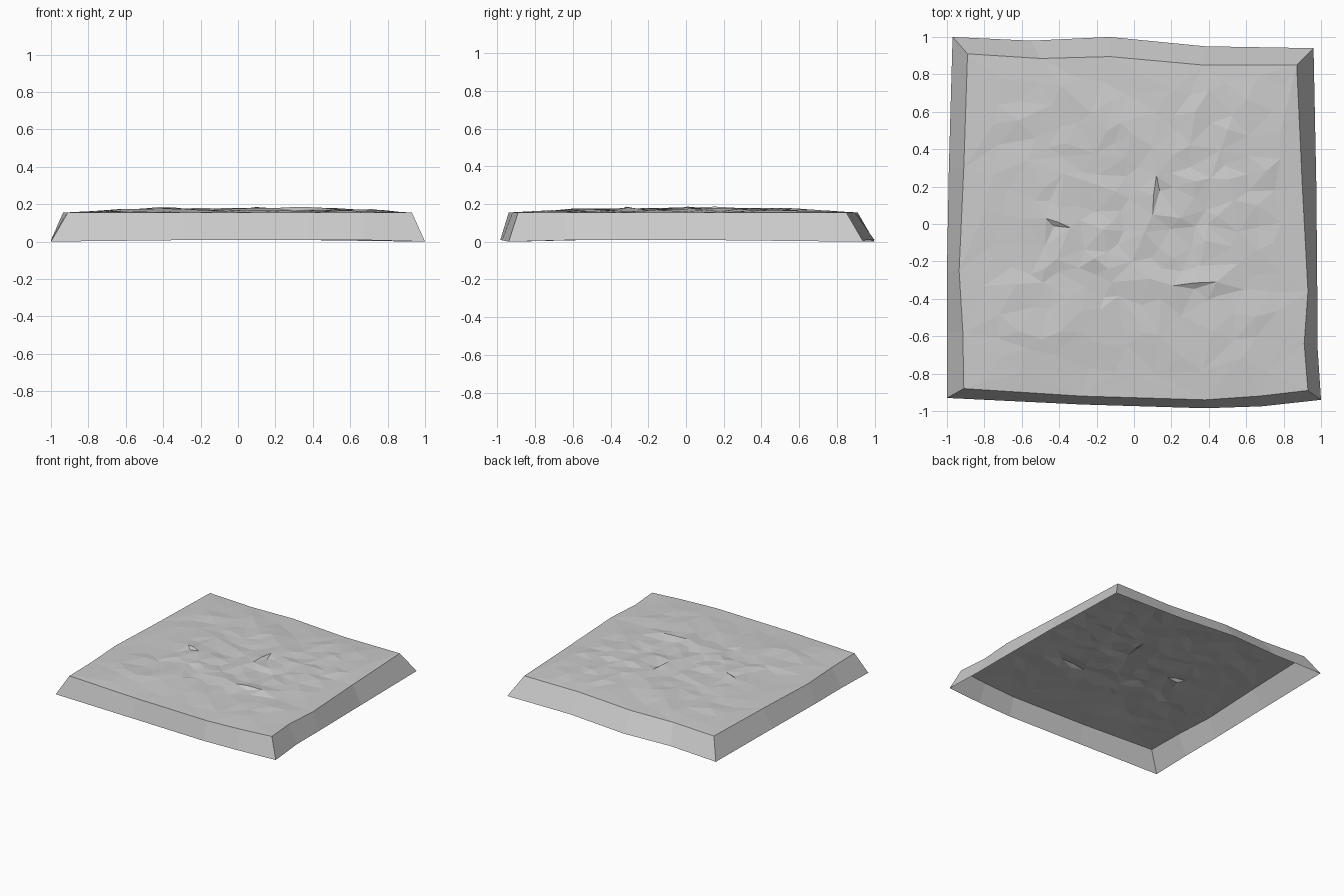
import bpy
import bmesh
import random
from mathutils import Vector
from mathutils.geometry import delaunay_2d_cdt

random.seed(7)
cube = bpy.data.objects.get("Cube")
if cube:
    bpy.data.objects.remove(cube, do_unlink=True)

stone = bpy.data.materials.new("grey_stone")
stone.use_nodes = True
GREY = (0.6, 0.6, 0.6, 1)
stone.diffuse_color = GREY
stone.node_tree.nodes["Principled BSDF"].inputs["Base Color"].default_value = GREY

# Matching outlines: rim of the top and foot of the sloping skirt
RIM = [(-.91, -.88), (-.28, -.92), (.38, -.94), (.67, -.92), (.93, -.89),
       (.91, -.64), (.93, -.36), (.90, .2), (.87, .85),
       (.37, .85), (-.13, .895), (-.5, .885), (-.89, .91),
       (-.91, .3), (-.935, -.25), (-.915, -.58)]
FOOT = [(-1, -.93), (-.28, -.965), (.38, -.985), (.68, -.975), (1, -.94),
        (.98, -.64), (.98, -.36), (.975, .2), (.96, .94),
        (.38, .95), (-.13, 1), (-.55, .98), (-.97, 1),
        (-.99, .3), (-1, -.25), (-1, -.58)]
RIM_Z = 0.155


def add_object(name, bm):
    mesh = bpy.data.meshes.new(name)
    bm.to_mesh(mesh)
    bm.free()
    mesh.materials.append(stone)
    obj = bpy.data.objects.new(name, mesh)
    bpy.context.collection.objects.link(obj)
    return obj


# Sloping skirt, open underneath
bm = bmesh.new()
low = [bm.verts.new((x, y, 0.008 if 0 < i % 4 else 0)) for i, (x, y) in enumerate(FOOT)]
high = [bm.verts.new((x, y, RIM_Z)) for x, y in RIM]
for i in range(len(RIM)):
    j = (i + 1) % len(RIM)
    bm.faces.new((low[i], low[j], high[j], high[i]))
add_object("sloping_skirt", bm)

# Rough top: rim, small cracks, then scattered bumps
points = [Vector(p) for p in RIM]
heights = [RIM_Z] * len(RIM)


def add_crack(start, end, offset, lip=0.19, floor=0.166):
    """A short steep step: a raised lip beside a lower edge."""
    a, b, shift = Vector(start), Vector(end), Vector(offset)
    points.extend((a, b, a.lerp(b, 0.4) + shift))
    heights.extend((lip - 0.01, lip - 0.008, floor))
    points.append(a.lerp(b, 0.5) - shift * 0.2)
    heights.append(lip - 0.004)


add_crack((.12, .26), (.10, .05), (.025, 0))
add_crack((-.47, .03), (-.34, -.02), (-.01, -.02))
add_crack((.21, -.33), (.44, -.31), (.02, -.025))
add_crack((.78, .48), (.66, .1), (.05, .02), 0.178, 0.166)

tries = 0
while len(points) < 215 and tries < 20000:
    tries += 1
    p = Vector((random.uniform(-.82, .82), random.uniform(-.82, .8)))
    edge = max(abs(p.x), abs(p.y))
    spacing = 0.065 + 0.09 * max(0, edge - 0.4)
    if any((p - q).length < spacing for q in points):
        continue
    fade = min(1, (0.9 - edge) / 0.35)
    points.append(p)
    heights.append(RIM_Z + fade * (0.016 + random.uniform(-0.009, 0.009)))

n = len(RIM)
border = [(i, (i + 1) % n) for i in range(n)]
verts, _, faces, origins, _, _ = delaunay_2d_cdt(points, border, [list(range(n))], 1, 1e-5)
bm = bmesh.new()
top = [bm.verts.new((v.x, v.y, heights[o[0]] if o else RIM_Z)) for v, o in zip(verts, origins)]
for face in faces:
    bm.faces.new([top[i] for i in face])
bmesh.ops.recalc_face_normals(bm, faces=bm.faces)
if sum(f.normal.z for f in bm.faces) < 0:
    bmesh.ops.reverse_faces(bm, faces=bm.faces)
add_object("rough_top", bm)
